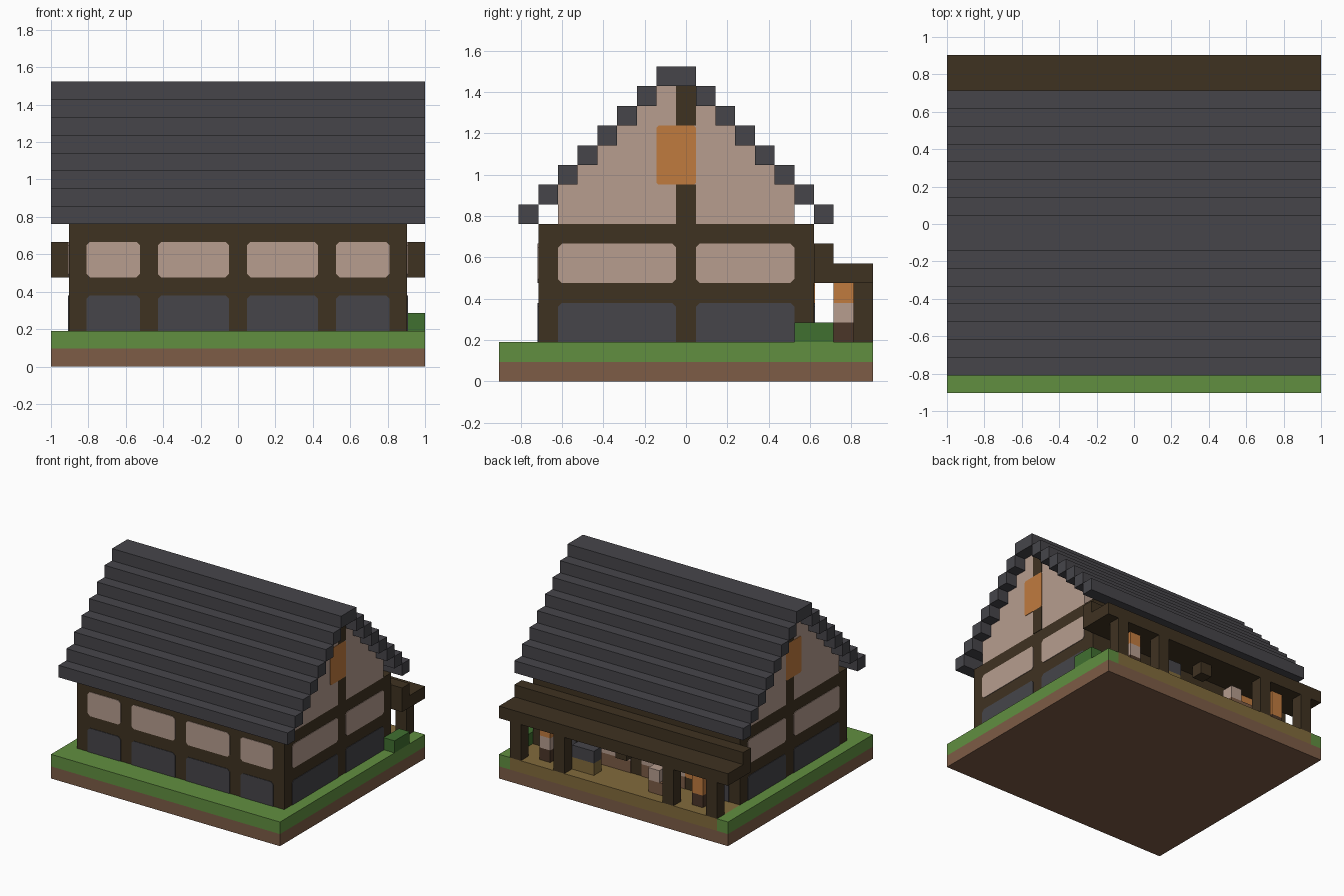
import bpy, bmesh
from mathutils import Vector

cube = bpy.data.objects.get("Cube")
if cube:
    bpy.data.objects.remove(cube, do_unlink=True)

V = 2 / 21            # block size; positions below count blocks
PLATE = 0.004         # thickness of wall infill plates
ORIGIN = Vector((-1, -9.5 * V, 0))


def material(name, r, g, b):
    def lin(c):
        c /= 255
        return c / 12.92 if c <= 0.04045 else ((c + 0.055) / 1.055) ** 2.4
    m = bpy.data.materials.new(name)
    color = (lin(r), lin(g), lin(b), 1)
    m.use_nodes = True
    m.diffuse_color = color
    m.node_tree.nodes["Principled BSDF"].inputs["Base Color"].default_value = color
    return m


slate = material("slate gray", 70, 69, 74)
timber = material("dark timber", 63, 50, 33)
plaster = material("pink plaster", 183, 157, 143)
amber = material("amber glass", 192, 123, 63)
grass = material("grass green", 97, 143, 64)
soil = material("soil brown", 125, 92, 70)
leaf = material("leaf green", 64, 112, 48)
path = material("olive path", 130, 107, 60)
bark = material("red brown wood", 75, 54, 40)


def finish(name, bm, mat):
    bmesh.ops.recalc_face_normals(bm, faces=bm.faces)
    mesh = bpy.data.meshes.new(name)
    bm.to_mesh(mesh)
    bm.free()
    mesh.materials.append(mat)
    obj = bpy.data.objects.new(name, mesh)
    bpy.context.collection.objects.link(obj)
    return obj


def boxes(name, mat, *spans):
    """Axis-aligned boxes, each (x0, x1, y0, y1, z0, z1) in blocks."""
    bm = bmesh.new()
    for x0, x1, y0, y1, z0, z1 in spans:
        low, high = Vector((x0, y0, z0)) * V, Vector((x1, y1, z1)) * V
        verts = bmesh.ops.create_cube(bm, size=1)["verts"]
        for v in verts:
            v.co = ORIGIN + (low + high) / 2 + v.co * (high - low)
    return finish(name, bm, mat)


def panel(name, mat, normal, wall, u0, u1, z0, z1, top=0.2, bottom=0.2):
    """Thin plate with clipped corners on a wall plane facing normal."""
    normal = Vector(normal)
    outline = [(u0 + bottom, z0), (u1 - bottom, z0), (u1, z0 + bottom), (u1, z1 - top),
               (u1 - top, z1), (u0 + top, z1), (u0, z1 - top), (u0, z0 + bottom)]
    outline = list(dict.fromkeys(outline))
    bm = bmesh.new()
    verts = []
    for u, z in outline:
        co = Vector((wall, u, z)) if normal.x else Vector((u, wall, z))
        verts.append(bm.verts.new(ORIGIN + co * V))
    face = bm.faces.new(verts)
    grown = bmesh.ops.extrude_face_region(bm, geom=[face])["geom"]
    moved = [g for g in grown if isinstance(g, bmesh.types.BMVert)]
    bmesh.ops.translate(bm, verts=moved, vec=normal * PLATE)
    return finish(name, bm, mat)


# Ground
boxes("soil_slab", soil, (0, 21, 0, 19, 0, 1))
boxes("lawn", grass, (0, 21, 0, 16, 1, 2), (0, 1, 16, 19, 1, 2), (20, 21, 16, 19, 1, 2))
boxes("porch_floor", path, (1, 20, 16, 19, 1, 2))
boxes("bush", leaf, (20, 21, 15, 17, 2, 3))

# Timber house body with infill panels
boxes("house_frame", timber, (1, 20, 2, 16, 2, 8))
bays = [(2, 5), (6, 10), (11, 15), (16, 19)]
for i, (a, b) in enumerate(bays):
    panel(f"front_upper_panel_{i}", plaster, (0, -1, 0), 2, a, b, 5, 7)
    panel(f"front_lower_panel_{i}", slate, (0, -1, 0), 2, a, b, 2, 4, bottom=0)

# Gable ends, mirrored on both sides
for side, wall, sign in (("left", 20, 1), ("right", 1, -1)):
    n = (sign, 0, 0)
    for i, (a, b) in enumerate([(3, 9), (10, 15)]):
        panel(f"{side}_upper_panel_{i}", plaster, n, wall, a, b, 5, 7)
        panel(f"{side}_lower_panel_{i}", slate, n, wall, a, b, 2, 4, bottom=0)
    x0 = min(wall, wall - sign)
    boxes(f"{side}_gable", plaster,
          *[(x0, x0 + 1, max(3, 2 + k), min(15, 16 - k), 8 + k, 9 + k) for k in range(7)])
    panel(f"{side}_gable_post_low", timber, n, wall, 9, 10, 8, 10, 0, 0)
    panel(f"{side}_gable_post_high", timber, n, wall, 9, 10, 13, 15, 0, 0)
    panel(f"{side}_gable_window", amber, n, wall, 8, 10, 10, 13, 0.1, 0.1)

# Stepped roof with ridge
for k in range(7):
    boxes(f"roof_step_{k}", slate,
          (0, 21, 1 + k, 2 + k, 8 + k, 9 + k), (0, 21, 16 - k, 17 - k, 8 + k, 9 + k))
boxes("roof_ridge", slate, (0, 21, 8, 10, 15, 16))

# Rear wall panels
for i, (a, b) in enumerate(bays):
    if i in (1, 2):
        panel(f"rear_plinth_{i}", soil, (0, 1, 0), 16, a, b, 2, 3, 0, 0)
        panel(f"rear_panel_{i}", plaster, (0, 1, 0), 16, a, b, 3, 4, bottom=0)
    else:
        panel(f"rear_panel_{i}", slate, (0, 1, 0), 16, a, b, 2, 4, bottom=0)
panel("rear_window", amber, (0, 1.5, 0), 16, 4, 6, 3, 5, 0.1, 0.1)

# Porch roof and posts
boxes("porch_beam", timber, (0, 21, 16, 17, 5, 7))
boxes("porch_roof", timber, (0, 21, 17, 19, 5, 6))
boxes("porch_posts", timber, *[(x, x + 1, 18, 19, 2, 5) for x in (1, 5, 15, 19)])
boxes("hanging_lamp", timber, (10, 11, 17, 18, 4, 5))

# Porch furnishings
boxes("left_stand_base", bark, (17, 18, 17, 18, 2, 3))
boxes("left_stand_middle", plaster, (17, 18, 17, 18, 3, 4))
boxes("left_stand_lantern", amber, (17, 18, 17, 18, 4, 5))
boxes("right_stand_base", bark, (3, 4, 17, 18, 2, 3))
boxes("right_stand_lantern", amber, (3, 4, 17, 18, 3, 5))
boxes("hearth_base", path, (13, 15, 17, 18, 2, 3))
boxes("hearth_top", slate, (13, 15, 17, 18, 3, 4))
boxes("bench", soil, (6, 8, 17, 18, 2, 3))
boxes("bench_cushion", plaster, (7, 8, 17, 18, 3, 4))
